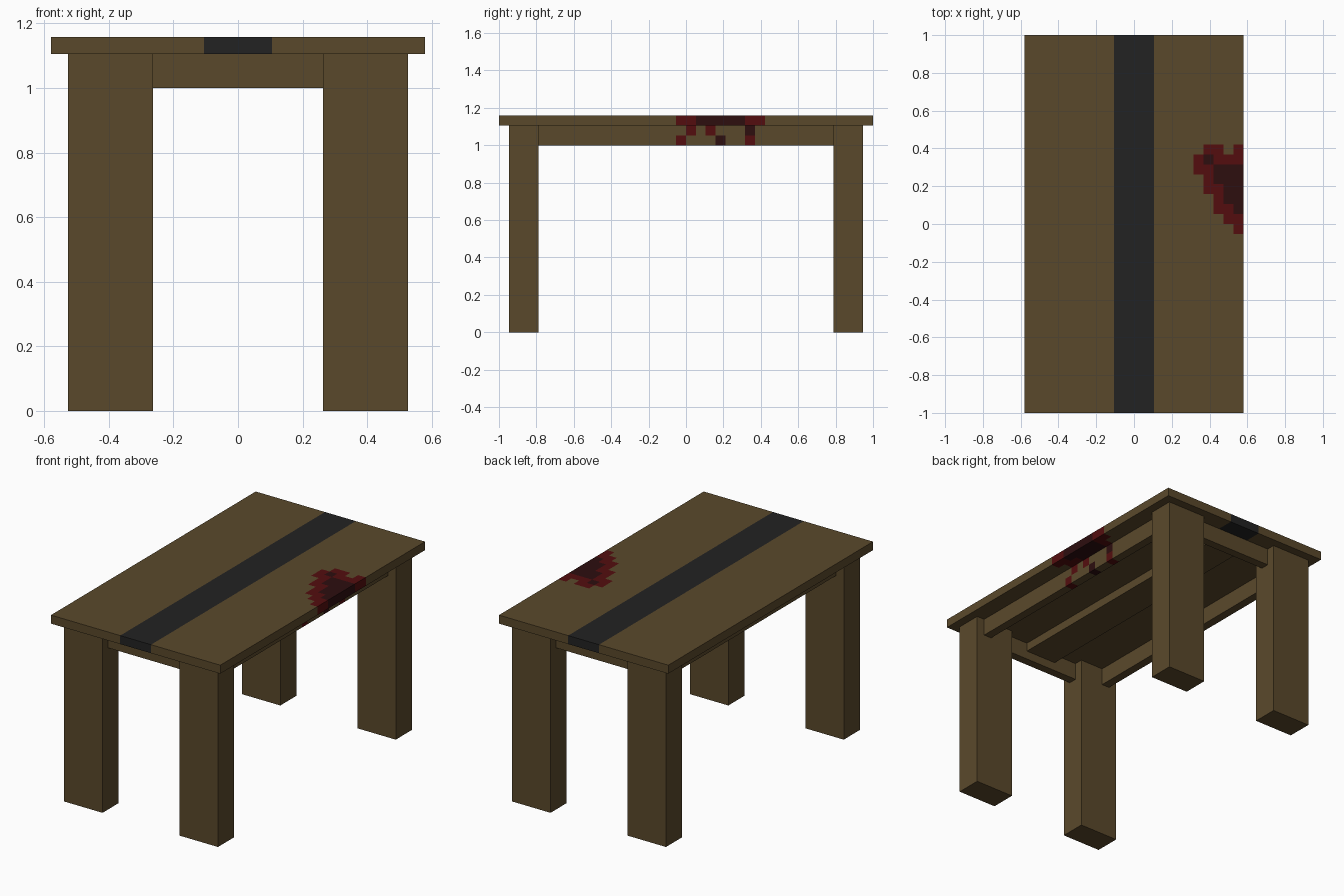
import bpy, bmesh, math
from mathutils import Vector

if "Cube" in bpy.data.objects:
    bpy.data.objects.remove(bpy.data.objects["Cube"])

U = 1 / 19  # the table is laid out on a grid of 19 cells per unit


def material(name, r, g, b):
    m = bpy.data.materials.new(name)
    m.diffuse_color = (r, g, b, 1)
    m.use_nodes = True
    m.node_tree.nodes["Principled BSDF"].inputs["Base Color"].default_value = m.diffuse_color
    return m


WOOD = material("brown wood", 0.102, 0.066, 0.024)
BLACK = material("black stripe", 0.016, 0.016, 0.016)
RED = material("red stain", 0.088, 0.0042, 0.0045)
DARK = material("dark red stain", 0.026, 0.0044, 0.0048)


def box(name, lo, hi, mats, cuts=(), rule=None):
    """Box between two grid corners; cuts are (axis, grid position) pairs,
    rule gives a material index for the grid cell behind each face."""
    bm = bmesh.new()
    bmesh.ops.create_cube(bm, size=1)
    for v in bm.verts:
        v.co = Vector([lo[i] if v.co[i] < 0 else hi[i] for i in range(3)])
    for axis, pos in cuts:
        normal = Vector((0, 0, 0))
        normal[axis] = 1
        bmesh.ops.bisect_plane(bm, geom=bm.verts[:] + bm.edges[:] + bm.faces[:],
                               plane_co=normal * pos, plane_no=normal)
    bm.normal_update()
    if rule:
        for f in bm.faces:
            c = f.calc_center_median() - f.normal * 0.1
            f.material_index = rule(*[math.floor(k) for k in c])
    bmesh.ops.scale(bm, vec=(U, U, U), verts=bm.verts)
    me = bpy.data.meshes.new(name)
    bm.to_mesh(me)
    bm.free()
    for m in mats:
        me.materials.append(m)
    ob = bpy.data.objects.new(name, me)
    bpy.context.collection.objects.link(ob)
    return ob


# Stain patterns: top rows run from y = 7 down to -1, columns from x = 6 to 10
STAIN = [".rr.r", "rdrrr", "rrddd", ".rddd", ".rrdd", "..rdd", "..rrd", "...rr", "....r"]
DRIPS = {(0, 20): 1, (2, 20): 1, (6, 20): 2, (-1, 19): 1, (3, 19): 2, (6, 19): 1}


def top_rule(x, y, z):
    if 6 <= x <= 10 and -1 <= y <= 7:
        return ".rd".index(STAIN[7 - y][x - 6])
    return 0


def drip_rule(x, y, z):
    return DRIPS.get((y, z), 0)


stain_mats = [WOOD, RED, DARK]
y_cuts = [(1, y) for y in range(-1, 9)]

# Tabletop: two wooden panels and the black stripe between them
box("tabletop_left", (-11, -19, 21), (-2, 19, 22), [WOOD])
box("tabletop_stripe", (-2, -19, 21), (2, 19, 22), [BLACK])
box("tabletop_right", (2, -19, 21), (11, 19, 22), stain_mats,
    [(0, x) for x in range(6, 11)] + y_cuts, top_rule)

# Legs
for sx, side in ((-1, "left"), (1, "right")):
    for sy, end in ((-1, "front"), (1, "back")):
        xs, ys = sorted((5 * sx, 10 * sx)), sorted((15 * sy, 18 * sy))
        box(f"{end}_{side}_leg", (xs[0], ys[0], 0), (xs[1], ys[1], 21), [WOOD])

# Aprons under the top, the right one carrying the drips
box("left_apron", (-9, -15, 19), (-8, 15, 21), [WOOD])
box("right_apron", (8, -15, 19), (9, 15, 21), stain_mats,
    y_cuts + [(2, 20)], drip_rule)
box("front_apron", (-5, -17, 19), (5, -16, 21), [WOOD])
box("back_apron", (-5, 16, 19), (5, 17, 21), [WOOD])

# Centre beam below the stripe
box("centre_beam", (-2, -16, 20), (2, 16, 21), [WOOD])
